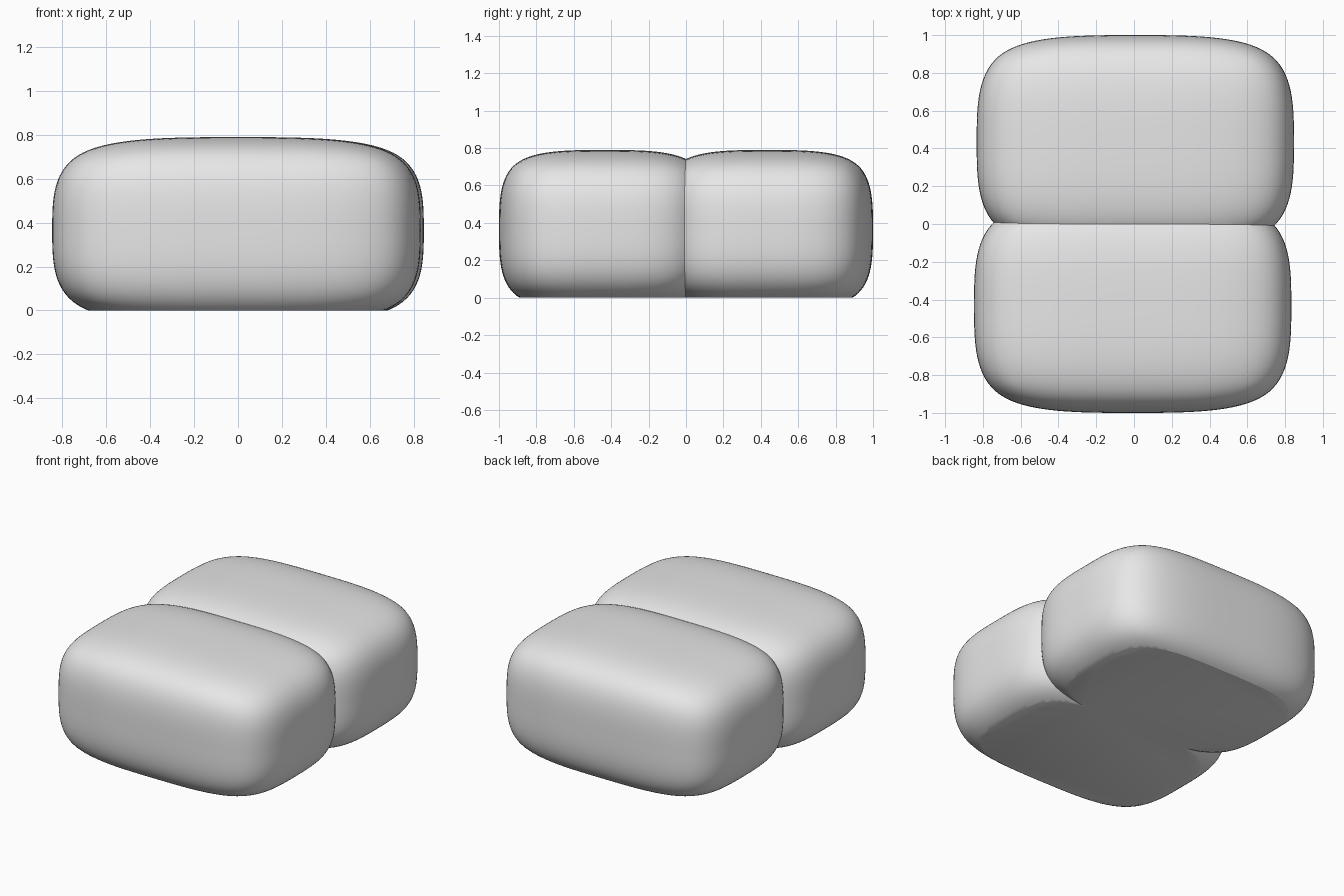
import bpy
import bmesh
import math

cube = bpy.data.objects.get("Cube")
if cube:
    bpy.data.objects.remove(cube, do_unlink=True)

# One grey material
grey = bpy.data.materials.new("light_grey")
grey.use_nodes = True
colour = (0.8, 0.8, 0.8, 1)
grey.diffuse_color = colour
grey.node_tree.nodes["Principled BSDF"].inputs["Base Color"].default_value = colour

HALF = (0.84, 0.566, 0.425)   # half sizes of one cushion
CENTRE = (0.007, 0.434, 0.365)


def cushion(name, side):
    """Rounded block: a once-divided box smoothed by subdivision."""
    bm = bmesh.new()
    bmesh.ops.create_cube(bm, size=2)
    bmesh.ops.subdivide_edges(bm, edges=bm.edges[:], cuts=1, use_grid_fill=True)
    bmesh.ops.scale(bm, vec=HALF, verts=bm.verts[:])
    bmesh.ops.translate(bm, vec=(side * CENTRE[0], side * CENTRE[1], CENTRE[2]),
                        verts=bm.verts[:])
    mesh = bpy.data.meshes.new(name)
    bm.to_mesh(mesh)
    bm.free()
    mesh.materials.append(grey)
    obj = bpy.data.objects.new(name, mesh)
    bpy.context.collection.objects.link(obj)
    smooth = obj.modifiers.new("round", "SUBSURF")
    smooth.levels = smooth.render_levels = 4
    return obj


front = cushion("double_cushion", -1)
back = cushion("back_cushion_helper", 1)

# Fuse the two cushions along the seam
union = front.modifiers.new("fuse", "BOOLEAN")
union.operation = "UNION"
union.solver = "EXACT"
union.object = back
graph = bpy.context.evaluated_depsgraph_get()
fused = bpy.data.meshes.new_from_object(front.evaluated_get(graph))
front.modifiers.clear()
front.data = fused
bpy.data.objects.remove(back, do_unlink=True)

# Slice off the underside to leave a flat base
bm = bmesh.new()
bm.from_mesh(fused)
cut = bmesh.ops.bisect_plane(bm, geom=bm.verts[:] + bm.edges[:] + bm.faces[:],
                             plane_co=(0, 0, 0), plane_no=(0, 0, 1),
                             clear_inner=True)
rim = [e for e in cut["geom_cut"] if isinstance(e, bmesh.types.BMEdge)]
bmesh.ops.holes_fill(bm, edges=rim, sides=0)
bmesh.ops.recalc_face_normals(bm, faces=bm.faces[:])
bm.to_mesh(fused)
bm.free()

bpy.ops.object.select_all(action="DESELECT")
front.select_set(True)
bpy.context.view_layer.objects.active = front
bpy.ops.object.shade_smooth_by_angle(angle=math.radians(25))
